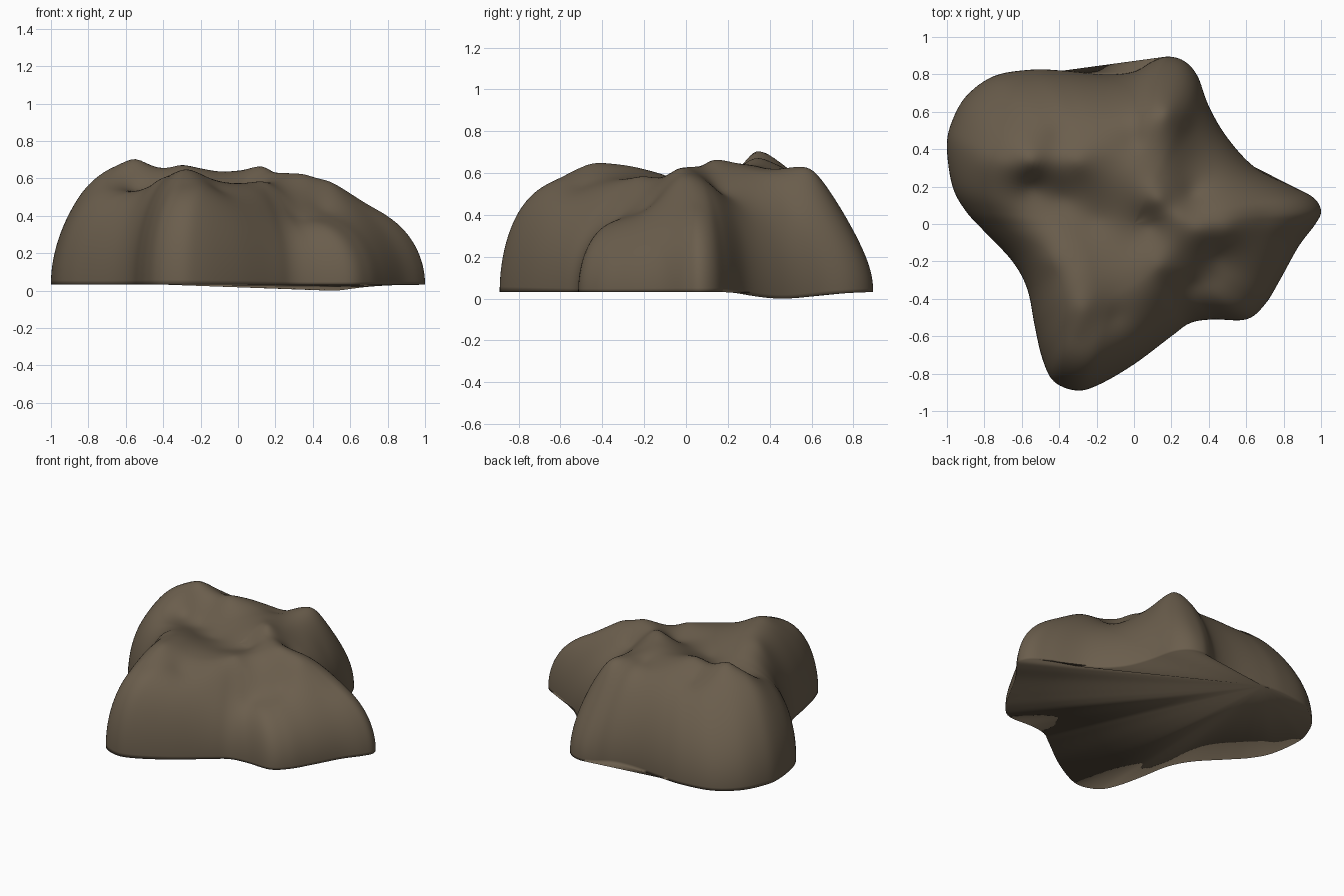
import bpy, bmesh, math
from mathutils import Vector
from mathutils.geometry import interpolate_bezier

if "Cube" in bpy.data.objects:
    bpy.data.objects.remove(bpy.data.objects["Cube"])

# Plan outline of the boulder, anticlockwise from the right tip
OUTLINE = [(1.0, .07), (.96, .14), (.85, .2), (.65, .3), (.5, .46), (.4, .63), (.34, .79),
           (.27, .87), (.18, .895), (.1, .87), (0, .815), (-.15, .80), (-.38, .82), (-.55, .825),
           (-.75, .79), (-.9, .68), (-.98, .53), (-1.0, .4), (-.97, .2), (-.9, .07),
           (-.8, -.04), (-.65, -.2), (-.57, -.35), (-.53, -.55), (-.49, -.72), (-.43, -.84),
           (-.31, -.89), (-.19, -.86), (0, -.75), (.2, -.6), (.3, -.53), (.42, -.51),
           (.6, -.51), (.7, -.43), (.78, -.3), (.88, -.12), (.97, .0)]
# Heights of ridges, saddles and creases on the top (x, y, z)
RELIEF = [(-.55, .33, .70), (-.7, .32, .64), (-.83, .33, .53), (-.55, .2, .55), (-.7, .58, .49),
          (-.4, .6, .53), (-.4, .47, .6), (-.3, .33, .67), (-.1, .55, .57), (0, .45, .6),
          (0, .3, .64), (.13, .13, .67), (.24, .03, .63), (.09, .0, .56), (.31, .16, .53),
          (.17, .6, .61), (.15, .38, .61), (.26, .32, .54), (.32, .5, .43), (.42, .28, .44),
          (.35, -.03, .62), (.5, -.03, .57), (.7, .02, .45), (.45, -.17, .45), (.5, -.32, .37),
          (.33, -.32, .39), (.14, -.22, .58), (-.02, -.1, .55), (-.2, .03, .53),
          (-.25, -.28, .63), (-.28, -.45, .645), (-.3, -.62, .565), (-.1, -.5, .54),
          (.1, -.38, .52), (-.45, -.2, .57), (-.62, .05, .52), (-.38, .14, .53)]
# Shoulder heights just inside the rim (x, y, full height before falloff)
SHOULDER = [(.99, .07, .5), (-.98, .4, .66), (-.31, -.87, .7), (.18, .88, .45), (.6, -.5, .42),
            (.5, .45, .5), (-.65, -.2, .6), (0, -.74, .6), (-.3, .81, .55), (-.8, .76, .55)]
STEPS, RINGS = 6, 56
RIM = .032


def rim_z(x, y):
    # the base dips to the ground near the back right notch
    return RIM - RIM * math.exp(-((x - .5) ** 2 + (y - .46) ** 2) / .07)


def dome(t):
    # flat centre, quarter-round shoulder towards the rim
    u = max(0, (t - .42) / .58)
    return math.sqrt(max(0, 1 - u * u))


# Smooth closed outline through the points
n = len(OUTLINE)
P = [Vector((x, y, 0)) for x, y in OUTLINE]
loop = []
for i in range(n):
    a, b, c, d = (P[(i + k) % n] for k in (-1, 0, 1, 2))
    loop += interpolate_bezier(b, b + (c - a) / 6, c - (d - b) / 6, c, STEPS + 1)[:-1]
polar = sorted((math.atan2(p.y, p.x), p.length) for p in loop)


def radius(x, y):
    ang = math.atan2(y, x)
    return min(polar, key=lambda q: abs(q[0] - ang))[1]


# Convert measured heights to full heights before the shoulder falloff
full = [(x, y, (z - RIM) / max(.45, dome(math.hypot(x, y) / radius(x, y)))) for x, y, z in RELIEF]
full += SHOULDER


def kernel(dx, dy):
    return -math.sqrt(dx * dx + dy * dy + .002)


# Fit a smooth surface through the heights (Gaussian elimination with pivoting)
N, BASE = len(full), .6
A = [[kernel(p[0] - q[0], p[1] - q[1]) for q in full] + [p[2] - BASE] for p in full]
for c in range(N):
    piv = max(range(c, N), key=lambda r: abs(A[r][c]))
    A[c], A[piv] = A[piv], A[c]
    for r in range(N):
        if r != c:
            f = A[r][c] / A[c][c]
            A[r] = [u - f * v for u, v in zip(A[r], A[c])]
weights = [A[r][N] / A[r][r] for r in range(N)]


def height(x, y):
    return BASE + sum(w * kernel(x - p[0], y - p[1]) for w, p in zip(weights, full))


# Boulder skin: rings from the rim to the centre
bm = bmesh.new()
rings = []
for r in range(RINGS):
    t = math.cos(r / RINGS * math.pi / 2)
    ring = []
    for p in loop:
        x, y = p.x * t, p.y * t
        base = rim_z(p.x, p.y)
        ring.append(bm.verts.new((x, y, base + (RIM - base) * (1 - t) + height(x, y) * dome(t))))
    rings.append(ring)
m = len(loop)
for lo, hi in zip(rings, rings[1:]):
    for i in range(m):
        j = (i + 1) % m
        bm.faces.new((lo[i], lo[j], hi[j], hi[i]))
top = bm.verts.new((0, 0, RIM + height(0, 0)))
for i in range(m):
    bm.faces.new((rings[-1][i], rings[-1][(i + 1) % m], top))

# Underside: a fan from one point on the back rim
apex = 12 * STEPS
for k in range(1, m - 1):
    i, j = (apex + k) % m, (apex + k + 1) % m
    bm.faces.new((rings[0][apex], rings[0][j], rings[0][i]))

mesh = bpy.data.meshes.new("boulder")
bm.to_mesh(mesh)
bm.free()
boulder = bpy.data.objects.new("boulder", mesh)
bpy.context.collection.objects.link(boulder)
mat = bpy.data.materials.new("brown stone")
mat.diffuse_color = (.145, .111, .073, 1)
mat.use_nodes = True
mat.node_tree.nodes["Principled BSDF"].inputs["Base Color"].default_value = mat.diffuse_color
mesh.materials.append(mat)
bpy.context.view_layer.objects.active = boulder
boulder.select_set(True)
bpy.ops.object.shade_smooth()
